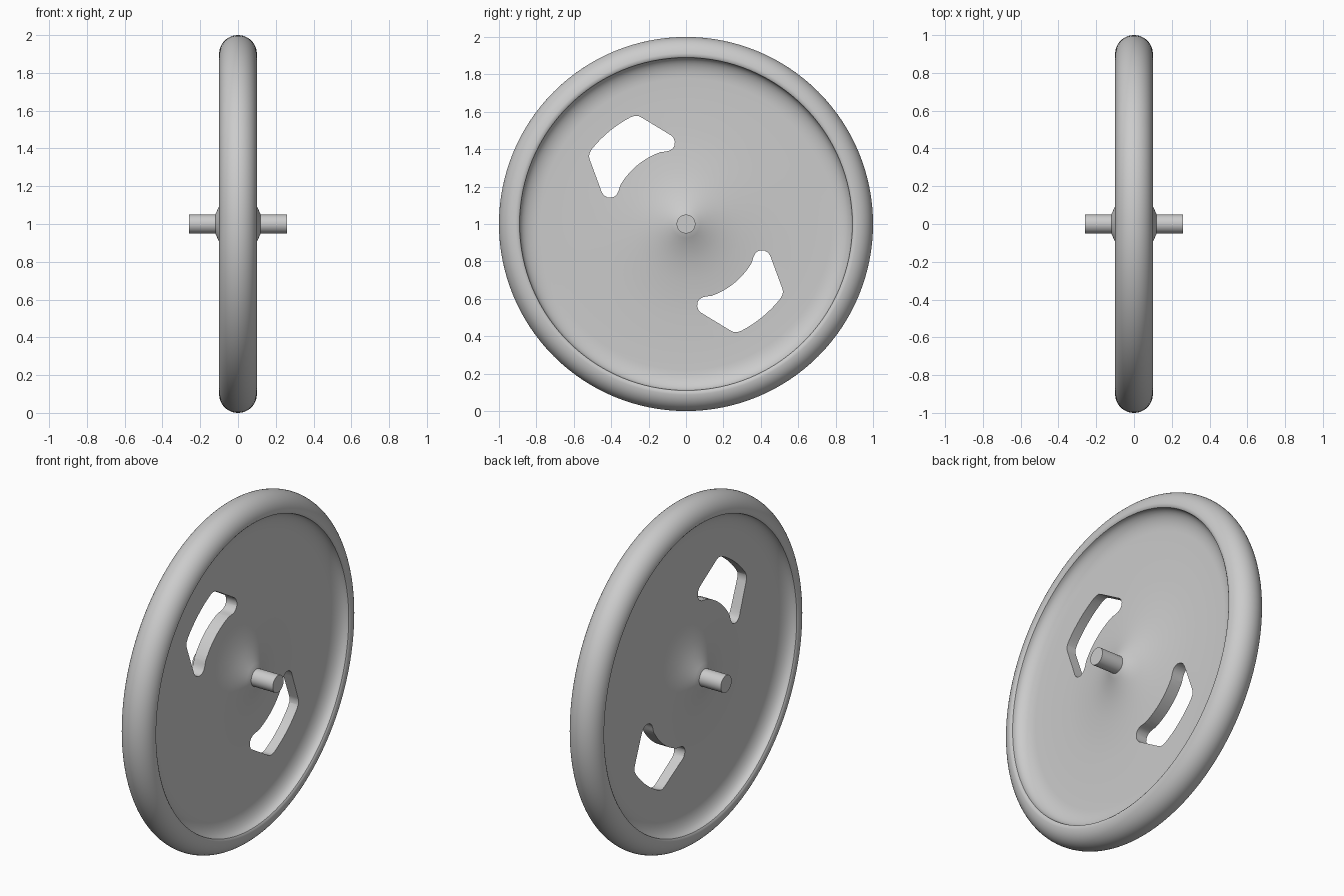
import bpy, bmesh
from math import sin, cos, pi, radians

cube = bpy.data.objects.get("Cube")
if cube:
    bpy.data.objects.remove(cube, do_unlink=True)

grey = bpy.data.materials.new("plain grey")
grey.use_nodes = True
colour = (0.6, 0.6, 0.6, 1)
grey.diffuse_color = colour
grey.node_tree.nodes["Principled BSDF"].inputs["Base Color"].default_value = colour


def make_object(name, bm):
    bmesh.ops.recalc_face_normals(bm, faces=bm.faces)
    mesh = bpy.data.meshes.new(name)
    bm.to_mesh(mesh)
    bm.free()
    mesh.materials.append(grey)
    ob = bpy.data.objects.new(name, mesh)
    bpy.context.collection.objects.link(ob)
    return ob


def lathe(name, half, steps=128):
    """Spin a (radius, x) half profile, mirrored in x, about the axle line."""
    profile = half + [(r, -x) for r, x in reversed(half) if x > 1e-5]
    bm = bmesh.new()
    rings = []
    for i in range(steps):
        a = 2 * pi * i / steps
        rings.append([bm.verts.new((x, r * cos(a), 1 + r * sin(a))) for r, x in profile])
    n = len(profile)
    for i in range(steps):
        a, b = rings[i], rings[(i + 1) % steps]
        for j in range(n - 1):
            bm.faces.new((a[j], a[j + 1], b[j + 1], b[j]))
    for j in (0, n - 1):
        bm.faces.new([ring[j] for ring in rings])
    return make_object(name, bm)


# Wheel: flared hub, thin web, concave fillet and rounded rim
half = [(0.04, 0.122), (0.05, 0.12), (0.075, 0.109), (0.1, 0.098), (0.15, 0.08), (0.2, 0.066),
        (0.25, 0.056), (0.3, 0.048), (0.4, 0.037), (0.5, 0.031), (0.64, 0.029)]
for i in range(9):
    t = pi / 2 * i / 8
    half.append((0.78 + 0.11 * sin(t), 0.093 - 0.065 * cos(t)))
for i in range(13):
    t = pi / 2 * i / 12
    half.append((0.9 + 0.1 * sin(t), 0.1 * cos(t)))
wheel = lathe("wheel", half)

# Two opposite windows with rounded corners, cut through the web
side = [(0.64, 14), (0.633, 15.6), (0.615, 17), (0.48, 30), (0.465, 31.2), (0.445, 31.8),
        (0.425, 31.2), (0.41, 29.6), (0.402, 27), (0.402, 24)]
outline = [(0.643, d) for d in range(-12, 13, 3)] + side
outline += [(0.408, d) for d in range(20, -21, -4)]
outline += [(r, -d) for r, d in reversed(side)]
for centre in (129.5, 309.5):
    bm = bmesh.new()
    ends = []
    for x in (-0.3, 0.3):
        ends.append([bm.verts.new((x, r * cos(radians(centre + d)), 1 + r * sin(radians(centre + d))))
                     for r, d in outline])
    bm.faces.new(ends[0])
    bm.faces.new(ends[1])
    for i in range(len(outline)):
        bm.faces.new((ends[0][i - 1], ends[0][i], ends[1][i], ends[1][i - 1]))
    cutter = make_object("window_cutter", bm)
    cutter.hide_render = True
    bpy.context.view_layer.objects.active = wheel
    cut = wheel.modifiers.new("window", "BOOLEAN")
    cut.operation = "DIFFERENCE"
    cut.solver = "EXACT"
    cut.object = cutter
    bpy.ops.object.modifier_apply(modifier=cut.name)
    bpy.data.objects.remove(cutter, do_unlink=True)

# Axle through the hub
axle = lathe("axle", [(0.05, 0.26)], 48)

for ob in (wheel, axle):
    bpy.ops.object.select_all(action="DESELECT")
    ob.select_set(True)
    bpy.context.view_layer.objects.active = ob
    bpy.ops.object.shade_smooth_by_angle(angle=radians(40))
